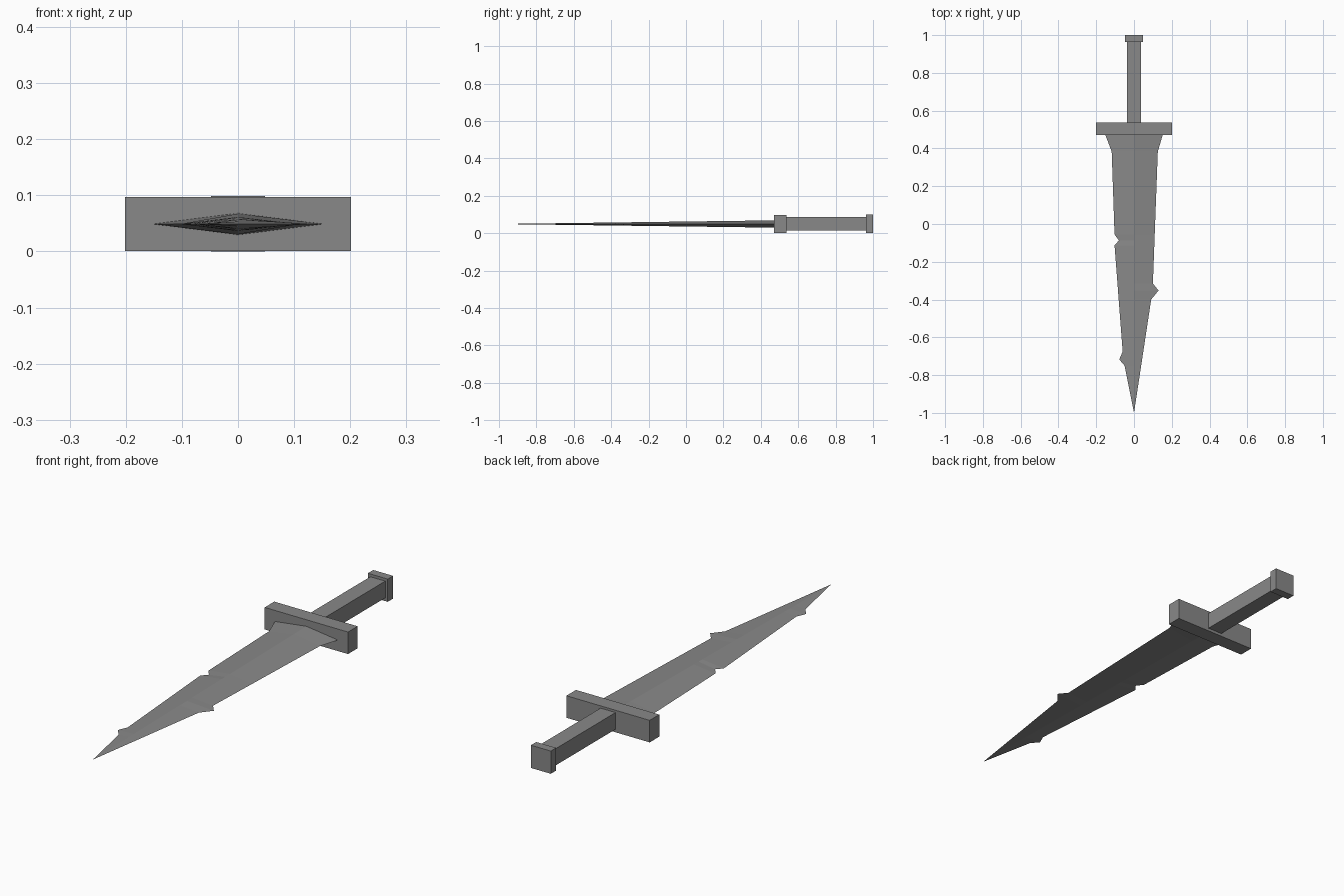
import bpy, bmesh

cube = bpy.data.objects.get("Cube")
if cube:
    bpy.data.objects.remove(cube, do_unlink=True)

# Single grey metal for the whole dagger
metal = bpy.data.materials.new("grey_metal")
metal.use_nodes = True
GREY = (0.25, 0.25, 0.25, 1)
metal.diffuse_color = GREY
metal.node_tree.nodes["Principled BSDF"].inputs["Base Color"].default_value = GREY

MID_Z = 0.049


def add_object(name, bm):
    mesh = bpy.data.meshes.new(name)
    bmesh.ops.recalc_face_normals(bm, faces=bm.faces)
    bm.to_mesh(mesh)
    bm.free()
    mesh.materials.append(metal)
    obj = bpy.data.objects.new(name, mesh)
    bpy.context.collection.objects.link(obj)
    return obj


def box(name, half_x, y0, y1, z0, z1):
    bm = bmesh.new()
    bmesh.ops.create_cube(bm, size=1)
    for v in bm.verts:
        v.co.x *= 2 * half_x
        v.co.y = y1 if v.co.y > 0 else y0
        v.co.z = z1 if v.co.z > 0 else z0
    return add_object(name, bm)


def width_at(profile, y):
    """Edge distance from the centre line, interpolated along the blade."""
    for (ya, wa), (yb, wb) in zip(profile, profile[1:]):
        if ya >= y >= yb:
            return wa + (wb - wa) * (ya - y) / (ya - yb)
    return 0


# Hilt
box("crossguard", 0.201, 0.471, 0.537, 0.001, 0.097)
box("grip", 0.036, 0.53, 0.97, 0.014, 0.087)
box("pommel", 0.048, 0.963, 1.0, 0, 0.099)

# Blade: chipped edges as (y, width), running from guard to tip
BASE, TIP, RIDGE = 0.475, -1.0, 0.0195
left_edge = [(BASE, 0.153), (0.383, 0.126), (-0.315, 0.1), (-0.352, 0.13),
             (-0.4, 0.091), (TIP, 0)]
right_edge = [(BASE, 0.153), (0.383, 0.118), (-0.055, 0.103), (-0.087, 0.08),
              (-0.113, 0.103), (-0.675, 0.06), (-0.717, 0.078),
              (-0.75, 0.05), (TIP, 0)]
stations = sorted({y for y, w in left_edge + right_edge}, reverse=True)

bm = bmesh.new()
rings = []
for y in stations:
    rise = RIDGE * (y - TIP) / (BASE - TIP)
    section = [(width_at(left_edge, y), 0), (0, rise),
               (-width_at(right_edge, y), 0), (0, -rise)]
    rings.append([bm.verts.new((x, y, MID_Z + z)) for x, z in section])
bm.faces.new(rings[0])
for a, b in zip(rings, rings[1:]):
    for i in range(4):
        j = (i + 1) % 4
        bm.faces.new((a[i], a[j], b[j], b[i]))
bmesh.ops.remove_doubles(bm, verts=bm.verts, dist=1e-5)
add_object("blade", bm)
